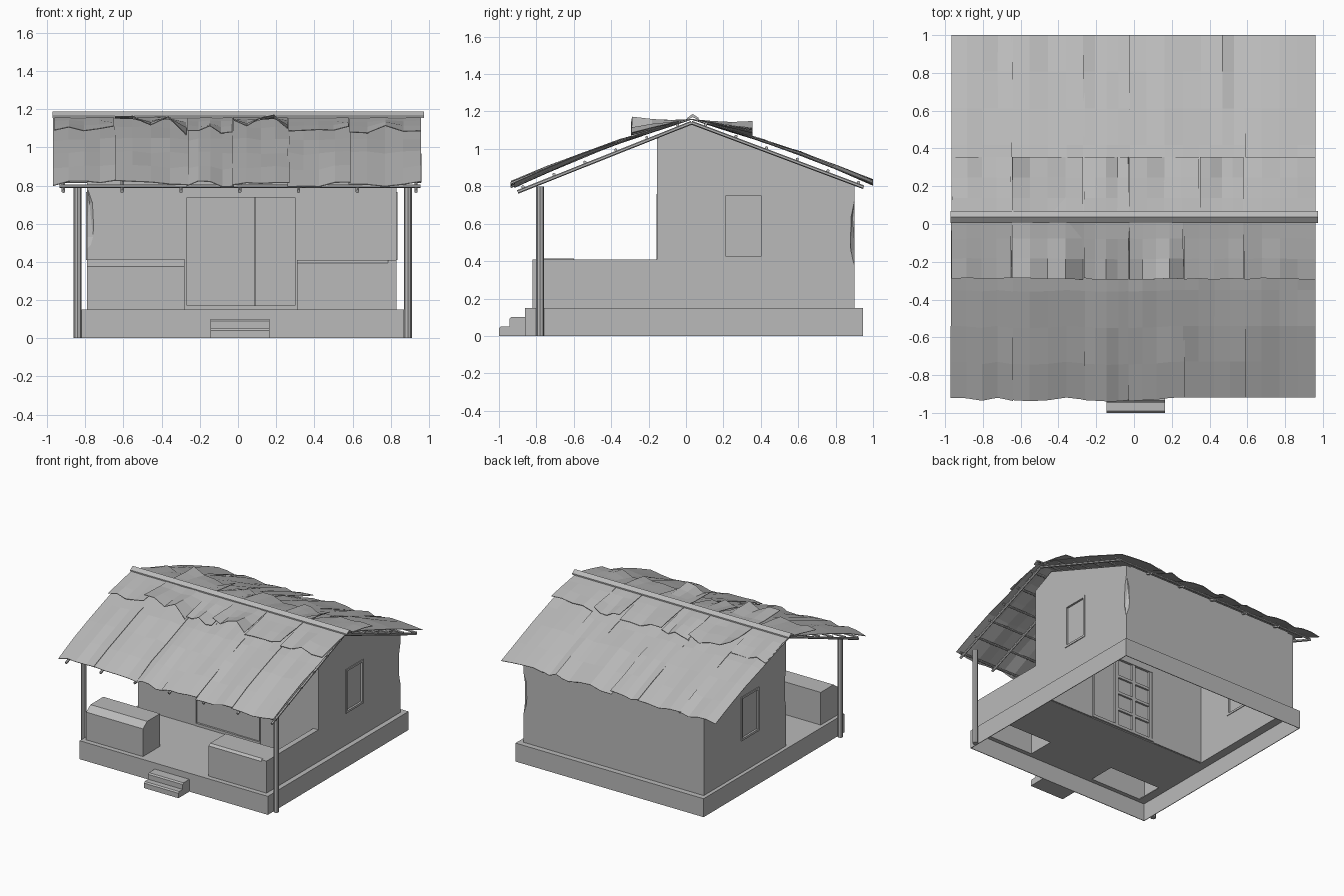
import bpy, bmesh, math, random
from mathutils import Vector, Matrix

if "Cube" in bpy.data.objects:
    bpy.data.objects.remove(bpy.data.objects["Cube"])
random.seed(4)

GREY = bpy.data.materials.new("weathered_grey")
GREY.diffuse_color = (.49, .49, .49, 1)
GREY.use_nodes = True
GREY.node_tree.nodes["Principled BSDF"].inputs["Base Color"].default_value = GREY.diffuse_color

def finish(name, bm):
    bmesh.ops.recalc_face_normals(bm, faces=bm.faces[:])
    me = bpy.data.meshes.new(name)
    bm.to_mesh(me)
    bm.free()
    me.materials.append(GREY)
    ob = bpy.data.objects.new(name, me)
    bpy.context.collection.objects.link(ob)
    return ob

def prism(name, pts, x0, x1, open_bottom=False):
    """Extrude a (y, z) outline along x."""
    bm = bmesh.new()
    a = [bm.verts.new((x0, y, z)) for y, z in pts]
    b = [bm.verts.new((x1, y, z)) for y, z in pts]
    n = len(pts)
    bm.faces.new(a)
    bm.faces.new(b)
    for i in range(n):
        if open_bottom and i == n - 1:
            continue
        j = (i + 1) % n
        bm.faces.new((a[i], a[j], b[j], b[i]))
    return finish(name, bm)

def box(name, x0, x1, y0, y1, z0, z1):
    return prism(name, [(y0, z0), (y0, z1), (y1, z1), (y1, z0)], x0, x1)

def bar(name, p, q, r, sides=6):
    """Round pole between two points."""
    p, q = Vector(p), Vector(q)
    d = q - p
    m = Matrix.Translation((p + q) / 2) @ d.to_track_quat('Z', 'Y').to_matrix().to_4x4()
    bm = bmesh.new()
    bmesh.ops.create_cone(bm, cap_ends=True, segments=sides, radius1=r, radius2=r,
                          depth=d.length, matrix=m)
    return finish(name, bm)

def cut(ob, cutter):
    mod = ob.modifiers.new("cut", 'BOOLEAN')
    mod.object = cutter
    mod.solver = 'EXACT'

# Plinth: thin open skirt with a ledge, and the porch floor
def skirt(name, x0, x1, y0, y1, ledge):
    box(name, x0, x1, y0, y1, 0, .145)
    box(name + "_ledge", *ledge, .143, .15)
skirt("plinth_left", -.82, -.815, -.86, .945, (-.82, -.745, -.86, .945))
skirt("plinth_right", .865, .87, -.86, .945, (.785, .87, -.86, .945))
skirt("plinth_front", -.815, .865, -.86, -.855, (-.745, .785, -.86, -.82))
skirt("plinth_back", -.815, .865, .94, .945, (-.745, .785, .86, .945))
box("porch_floor", -.745, .785, -.60, -.12, .143, .15)
box("porch_floor_front", -.28, .31, -.82, -.60, .143, .15)

# Entrance steps
prism("entrance_steps", [(-1, 0), (-1, .04), (-.99, .05), (-.945, .05), (-.945, .09),
                         (-.935, .10), (-.86, .10), (-.86, 0)], -.145, .165)

# Hollow porch blocks with chamfered tops, and the low wall on the right
prism("porch_block_left", [(-.82, .145), (-.82, .375), (-.765, .415), (-.6, .415), (-.6, .145)],
      -.79, -.28, True)
prism("porch_block_right", [(-.82, .145), (-.82, .395), (-.80, .41), (-.6, .41), (-.6, .145)],
      .31, .83, True)
box("porch_low_wall", .785, .83, -.82, -.155, .15, .41)

# House walls
gable = [(-.155, .145), (-.155, 1.055), (.03, 1.14), (.9, .81), (.9, .145)]
left = prism("wall_left", gable, -.79, -.745)
right = prism("wall_right", gable, .785, .83)
box("wall_back", -.745, .785, .855, .9, .145, .82)
box("wall_front_left", -.745, -.28, -.155, -.11, .145, 1.06)
box("wall_front_right", .31, .785, -.155, -.11, .145, 1.06)
box("wall_above_door", -.28, .31, -.155, -.11, .76, 1.06)

# Cutters: window holes and broken wall corners
window_cut = box("window_cutter", -1, 1, .195, .42, .41, .765)
chips = []
for i, (x, y, z) in enumerate(((.835, .905, .55), (-.79, -.165, .62))):
    bm = bmesh.new()
    bmesh.ops.create_icosphere(bm, subdivisions=1, radius=1,
        matrix=Matrix.Translation((x, y, z)) @ Matrix.Diagonal((.042, .03, .2, 1)))
    chips.append(finish("chip_cutter_%d" % i, bm))
for c in chips + [window_cut]:
    c.hide_render = True
    c.hide_viewport = True
cut(left, window_cut)
cut(left, chips[1])
cut(right, window_cut)
cut(right, chips[0])

# Windows: frame plus recessed shutter
for side, x0, x1 in (("left", -.796, -.74), ("right", .78, .836)):
    xm = (x0 + x1) / 2
    box("window_pane_" + side, xm - .012, xm + .012, .2, .415, .415, .76)
    for k, (a, b, c, d) in enumerate(((.195, .212, .41, .765), (.403, .42, .41, .765),
                                     (.212, .403, .41, .427), (.212, .403, .748, .765))):
        box("window_frame_%s_%d" % (side, k), x0, x1, a, b, c, d)

# Door: flat outside, frame around it, panelled leaf on the inside
box("door_leaf", -.27, .087, -.142, -.125, .165, .75)
box("door_side_panel", .09, .30, -.146, -.125, .165, .75)
for k, (a, b) in enumerate(((-.28, -.268), (.298, .31))):
    box("door_frame_side_%d" % k, a, b, -.158, -.105, .15, .76)
for k, z in enumerate((.15, .738)):
    box("door_frame_rail_%d" % k, -.268, .298, -.158, -.105, z, z + .022)
for k, x in enumerate((-.268, -.105, .06)):
    box("door_stile_%d" % k, x, x + .028, -.126, -.108, .172, .738)
for k, z in enumerate((.30, .44, .58)):
    box("door_rail_%d" % k, -.24, .06, -.126, -.11, z, z + .022)

# Porch posts
bar("post_left", (-.84, -.78, 0), (-.84, -.78, .80), .021, 8)
bar("post_right", (.89, -.78, 0), (.89, -.78, .80), .021, 8)

# Roof frame: rafters and purlins
RIDGE = (.03, 1.14)
for side, ye, ze in (("front", -.90, .77), ("back", .95, .795)):
    for i in range(7):
        x = -.915 + i * .308
        bar("rafter_%s_%d" % (side, i), (x, RIDGE[0], RIDGE[1]), (x, ye, ze), .010)
    for i in range(6):
        t = .08 + i * .178
        y = RIDGE[0] + (ye - RIDGE[0]) * t
        z = RIDGE[1] + (ze - RIDGE[1]) * t + .016
        bar("purlin_%s_%d" % (side, i), (-.935, y, z), (.955, y, z), .009)

def sheet(name, x0, x1, y_end, z_end, bulge, lift, rough, ragged, rows=5):
    """Warped roofing sheet from the ridge down to y_end, edge raised by lift."""
    cols = 4
    bm = bmesh.new()
    grid = []
    for i in range(cols + 1):
        edge = random.uniform(*lift)
        rag = random.uniform(0, ragged)
        col = []
        for j in range(rows + 1):
            t = j / rows
            x = x0 + (x1 - x0) * i / cols
            y = .03 + (y_end - .03) * t - rag * t
            z = 1.158 + (z_end - 1.158) * t + bulge * math.sin(math.pi * t)
            z += edge * t ** 1.5 + random.uniform(-rough, rough) * (j > 0)
            col.append(bm.verts.new((x, y, z)))
        grid.append(col)
    for i in range(cols):
        for j in range(rows):
            bm.faces.new((grid[i][j], grid[i + 1][j], grid[i + 1][j + 1], grid[i][j + 1]))
    ob = finish(name, bm)
    s = ob.modifiers.new("thickness", 'SOLIDIFY')
    s.thickness, s.offset = .004, 0

# Roofing: long lower sheets, short curled upper sheets
seams_front = [-.97, -.65, -.27, -.03, .26, .58, .96]
seams_back = [-.965, -.65, -.27, -.03, .345, .58, .96]
for i in range(6):
    a, b = seams_front[i], seams_front[i + 1]
    sheet("front_sheet_%d" % i, a, b + .01 * (i < 5), -.917, .795, .026,
          (-.01, .03), .007, .022 if i < 4 else 0)
    sheet("front_upper_sheet_%d" % i, a + .005, b, -.285, 1.065, .006,
          (.0, .11 if i in (1, 3) else .05), .004, .01, 3)
    a, b = seams_back[i], seams_back[i + 1]
    sheet("back_sheet_%d" % i, a, b + .01 * (i < 5), 1.0, .808, .022,
          (-.005, .025), .006, 0)
    sheet("back_upper_sheet_%d" % i, a + .005, b, .355, 1.06, .006,
          (.0, .085 if i in (1, 4) else .04), .004, 0, 3)

# Ridge cap
prism("ridge_cap", [(.005, 1.155), (.005, 1.165), (.036, 1.187), (.068, 1.165), (.068, 1.155), (.036, 1.17)],
      -.972, .975)
